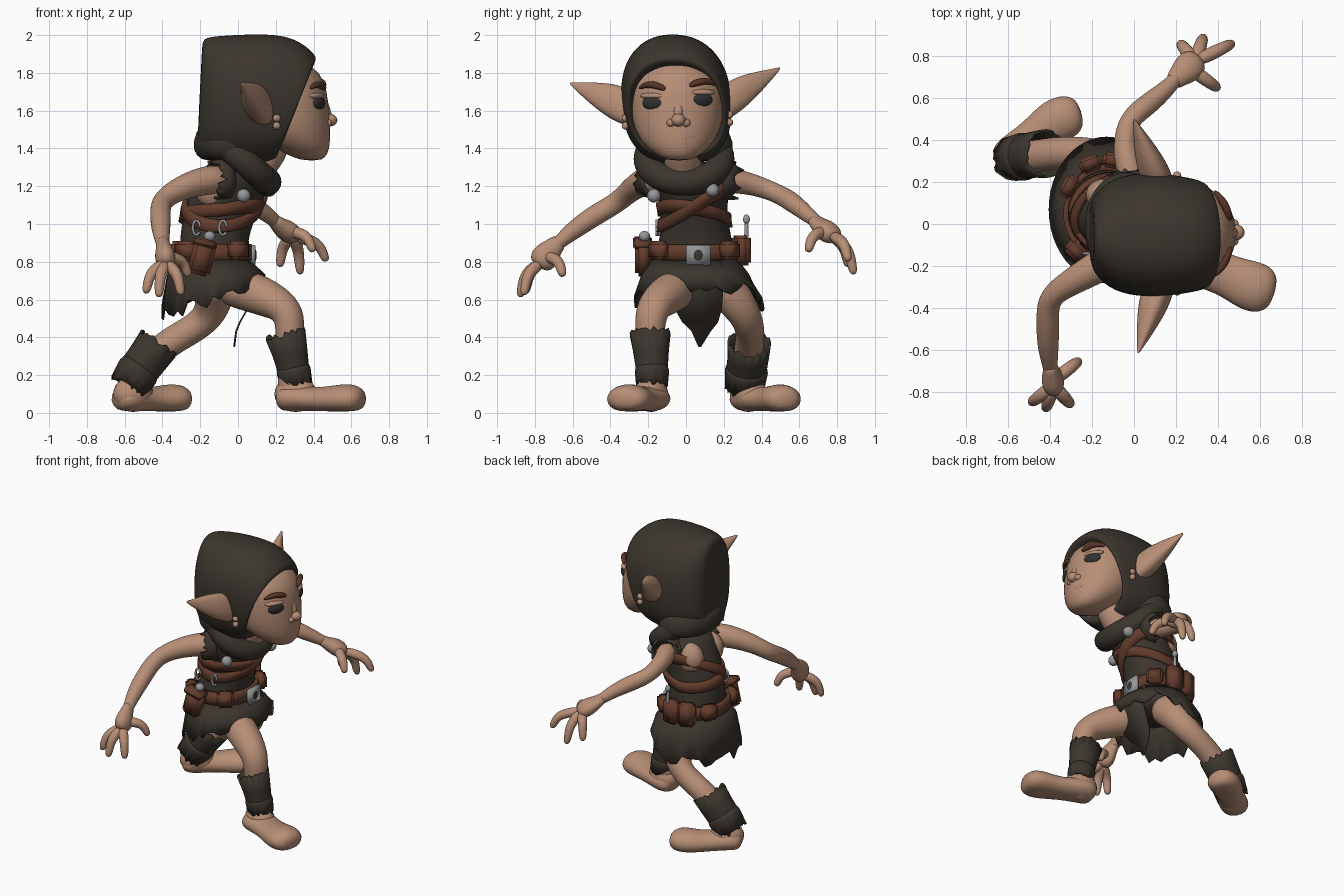
import bpy, bmesh, math, random
from math import sin, cos, pi, radians
from mathutils import Vector as V

random.seed(4)
if "Cube" in bpy.data.objects:
    bpy.data.objects.remove(bpy.data.objects["Cube"])


def material(name, *rgb):
    m = bpy.data.materials.new(name)
    m.use_nodes = True
    m.diffuse_color = (*rgb, 1)
    b = m.node_tree.nodes["Principled BSDF"]
    b.inputs["Base Color"].default_value = (*rgb, 1)
    b.inputs["Roughness"].default_value = 0.8
    return m


SKIN = material("skin", .47, .27, .18)
CLOTH = material("dark cloth", .045, .036, .027)
LEATHER = material("brown leather", .125, .045, .025)
METAL = material("grey metal", .30, .31, .32)
EYE = material("eye", .03, .03, .032)
BROW = material("brow hair", .10, .035, .02)
LIP = material("lip crease", .28, .14, .09)


def finish(name, bm, mat, sub=0, solid=0):
    bmesh.ops.recalc_face_normals(bm, faces=bm.faces)
    me = bpy.data.meshes.new(name)
    bm.to_mesh(me)
    bm.free()
    me.materials.append(mat)
    me.polygons.foreach_set("use_smooth", [True] * len(me.polygons))
    ob = bpy.data.objects.new(name, me)
    bpy.context.collection.objects.link(ob)
    if solid:
        s = ob.modifiers.new("thickness", 'SOLIDIFY')
        s.thickness, s.offset = solid, 0
    if sub:
        s = ob.modifiers.new("smooth", 'SUBSURF')
        s.levels = s.render_levels = sub
    return ob


def grid(name, rows, mat, sub=0, solid=0, caps=True, loop=False):
    """Skin closed rings of points into one surface."""
    bm = bmesh.new()
    rings = [[bm.verts.new(p) for p in r] for r in rows]
    n = len(rings[0])
    pairs = list(zip(rings, rings[1:])) + ([(rings[-1], rings[0])] if loop else [])
    for a, b in pairs:
        for i in range(n):
            j = (i + 1) % n
            bm.faces.new((a[i], a[j], b[j], b[i]))
    if caps and not loop:
        bm.faces.new(rings[0])
        bm.faces.new(rings[-1])
    return finish(name, bm, mat, sub, solid)


def tube_rows(pts, n=12, w=1, loop=False):
    """Rings square to a path of (x, y, z, radius); w widens them sideways."""
    c = [V(p[:3]) for p in pts]
    d = c[len(c) // 2 if loop else -1] - c[0]
    ref = V((0, 0, 1)) if loop else V([float(i == min(range(3), key=lambda k: abs(d[k]))) for i in range(3)])
    rows = []
    for i, p in enumerate(pts):
        a, b = (c[i - 1], c[(i + 1) % len(c)]) if loop else (c[max(i - 1, 0)], c[min(i + 1, len(c) - 1)])
        t = (b - a).normalized()
        u = ref.cross(t).normalized()
        v = t.cross(u)
        rows.append([c[i] + p[3] * (u * w * cos(k * 2 * pi / n) + v * sin(k * 2 * pi / n)) for k in range(n)])
    return rows


def tube(name, pts, mat, sub=2, n=12, w=1, loop=False, floor=0):
    rows = tube_rows(pts, n, w, loop)
    for r in rows:
        for p in r:
            p.z = max(p.z, floor)
    return grid(name, rows, mat, sub, loop=loop)


def ragged(name, pts, mat, jag=.03, n=32):
    """Open cloth tube whose last edge is torn."""
    rows = tube_rows(pts, n)
    axis = (V(pts[-1][:3]) - V(pts[-2][:3])).normalized()
    for p in rows[-1]:
        p += axis * random.uniform(-jag, jag)
    return grid(name, rows, mat, 0, .012, caps=False)


def ball(name, p, s, mat, turn=0):
    bm = bmesh.new()
    bmesh.ops.create_uvsphere(bm, u_segments=20, v_segments=12, radius=1)
    ob = finish(name, bm, mat)
    ob.location, ob.scale, ob.rotation_euler.z = p, s, turn
    return ob


def box(name, p, s, mat, turn=0, tilt=0):
    bm = bmesh.new()
    bmesh.ops.create_cube(bm, size=1)
    bmesh.ops.scale(bm, vec=s, verts=bm.verts)
    bmesh.ops.bevel(bm, geom=bm.edges[:], offset=min(s) * .2, segments=2, affect='EDGES')
    ob = finish(name, bm, mat)
    ob.location, ob.rotation_euler = p, (0, tilt, turn)
    return ob


def ellipses(rings, n=24):
    return [[V((x + a * cos(k * 2 * pi / n), y + b * sin(k * 2 * pi / n), z)) for k in range(n)]
            for z, x, y, a, b in rings]


# Torso in a sleeveless tunic
TORSO = [(.66, -.13, .05, .17, .2), (.78, -.13, .05, .18, .215), (.9, -.13, .05, .18, .2), (1, -.11, .05, .19, .175),
         (1.1, -.08, .04, .2, .18), (1.2, -.035, .03, .205, .2), (1.28, -.01, .02, .19, .22), (1.34, 0, .02, .14, .15)]
grid("tunic_torso", ellipses(TORSO), CLOTH, 1)


def on_torso(z, t, grow):
    for a, b in zip(TORSO, TORSO[1:]):
        if z <= b[0] or b is TORSO[-1]:
            f = (z - a[0]) / (b[0] - a[0])
            _, x, y, rx, ry = [p + (q - p) * f for p, q in zip(a, b)]
            return V((x + (rx + grow) * cos(t), y + (ry + grow) * sin(t), z))


def band(name, height, half, mat, grow=.008):
    ts = [k * 2 * pi / 48 for k in range(48)]
    rows = [[on_torso(height(t) + s * half, t, grow) for t in ts] for s in (-1, 0, 1)]
    grid(name, rows, mat, 0, .025, caps=False)


# Belt and chest straps
band("belt", lambda t: .85, .042, LEATHER, .014)
band("shoulder_strap", lambda t: 1.10 + .11 * sin(t) - .01 * cos(t), .034, LEATHER)
band("side_harness", lambda t: 1.045 + .04 * max(0, cos(t)) - .03 * sin(t), .034, LEATHER, .005)

# Torn skirt and front flap
N = 48
rows = ellipses([(.81, -.13, .05, .183, .22), (.73, -.115, .05, .255, .28), (.58, -.13, .07, .27, .34)], N)
for k, p in enumerate(rows[-1]):
    t = k * 2 * pi / N
    p.z += random.uniform(-.045, .045) - .05 * max(0, -cos(t)) + .1 * max(0, cos(t))
grid("skirt", rows, CLOTH, 0, .012, caps=False)
flap = [(.8, .055, -.06, .19), (.68, .1, -.07, .2), (.55, .05, -.06, .19), (.48, .01, -.02, .17),
        (.43, -.01, .03, .13), (.35, -.02, .065, .08)]
grid("front_flap", [[V((x + e, y, z)) for e, y in ((-.005, a), (-.005, b), (.005, b), (.005, a))]
                    for z, x, a, b in flap], CLOTH)

# Buckle, pouches, vial and fittings
box("buckle", (.08, .065, .835), (.025, .13, .11), METAL)
ball("buckle_boss", (.091, .065, .835), (.008, .025, .03), CLOTH)
box("large_pouch", (-.19, -.225, .82), (.12, .09, .18), LEATHER, 0, .25)
box("large_pouch_lid", (-.175, -.23, .9), (.13, .1, .04), LEATHER, 0, .25)
for i, a in enumerate((-135, -50, 45, 80, 112, 150)):
    t = radians(a)
    tall = .16 if i in (3, 4) else .1
    box(f"belt_pouch_{i}", (-.13 + .205 * cos(t), .05 + .255 * sin(t), .86), (.075, .11, tall), LEATHER, t)
ball("pouch_stopper", (-.15, -.22, .935), (.03, .03, .028), METAL)
tube("vial_rod", [(-.08, .32, .86, .014), (-.08, .32, .94, .013), (-.08, .32, 1.02, .012)], METAL, 1, 8)
ball("vial_knob", (-.08, .32, 1.025), (.018, .018, .025), METAL)
ball("right_clasp", (.03, -.17, 1.15), (.036, .036, .036), METAL)
ball("left_clasp", (.165, .14, 1.18), (.036, .036, .036), METAL)
for x, y in ((-.22, -.14), (-.08, -.155)):
    tube("strap_ring", [(x + .02 * cos(k * pi / 6), y, .98 + .04 * sin(k * pi / 6), .009) for k in range(12)],
         METAL, 1, 6)

# Arms, bare armpits, torn armholes and hands
ARMS = {
    "right": ([(-.06, -.14, 1.24, .085), (-.2, -.22, 1.23, .08), (-.34, -.3, 1.175, .062), (-.41, -.36, 1.115, .056),
               (-.41, -.46, 1.06, .058), (-.41, -.58, .98, .054), (-.4, -.67, .905, .037), (-.395, -.71, .87, .036)],
              [(-.4, -.66, .915, .034), (-.395, -.7, .88, .038), (-.385, -.745, .83, .062), (-.38, -.785, .77, .045)],
              [(-.49, -.85, .63), (-.42, -.88, .61), (-.3, -.86, .62), (-.26, -.65, .72)]),
    "left": ([(.02, .16, 1.24, .08), (-.05, .33, 1.22, .06), (-.04, .48, 1.165, .05), (.04, .55, 1.125, .056),
              (.13, .62, 1.07, .047), (.19, .68, 1.02, .036), (.22, .71, .995, .035)],
             [(.18, .67, 1.03, .034), (.21, .7, 1.0, .038), (.26, .745, .965, .062), (.31, .79, .92, .045)],
             [(.47, .86, .8), (.33, .89, .73), (.22, .86, .77), (.4, .645, .85)]),
}
for side, (arm, palm, tips) in ARMS.items():
    s = -1 if side == "right" else 1
    tube(f"{side}_arm", arm, SKIN)
    tube(f"{side}_palm", palm, SKIN, w=1.35)
    ball(f"{side}_armpit", (-.13, .03 + .11 * s, 1.19), (.1, .08, .11), SKIN)
    a, b = V(arm[0][:3]), V(arm[1][:3])
    ragged(f"{side}_armhole", [(*a, .1), (*a.lerp(b, .2), .1), (*a.lerp(b, .5), .1)], CLOTH)
    for i, tip in enumerate(tips):
        start, end = V(palm[2 if i == 3 else 3][:3]), V(tip)
        start = start.lerp(V(palm[2][:3]), .4)
        out = V((end.x - start.x, end.y - start.y, 0)) * .25
        knuckle = start.lerp(end, .5) + out + V((0, 0, .035))
        tube(f"{side}_finger_{i}", [(*start, .04), (*knuckle, .033), (*knuckle.lerp(end, .6), .029), (*end, .02)],
             SKIN, 2, 8)

# Legs, feet with rounded heels, and torn ankle wraps
tube("right_leg", [(-.1, 0, .68, .1), (.05, -.06, .65, .115), (.2, -.15, .59, .102), (.28, -.19, .52, .088),
                   (.27, -.19, .4, .078), (.29, -.18, .18, .075), (.28, -.175, .09, .085)], SKIN)
tube("left_leg", [(-.13, .13, .72, .11), (-.12, .22, .65, .115), (-.14, .31, .53, .092), (-.22, .34, .45, .08),
                  (-.38, .34, .37, .08), (-.53, .31, .22, .08), (-.57, .31, .12, .085)], SKIN)
tube("right_foot", [(.2, -.17, .06, .055), (.28, -.18, .085, .08), (.42, -.235, .067, .064), (.54, -.29, .072, .084),
                    (.62, -.315, .074, .082), (.67, -.33, .07, .045)], SKIN, w=1.5, floor=.008)
tube("left_foot", [(-.65, .28, .06, .055), (-.58, .32, .085, .08), (-.48, .41, .067, .064), (-.38, .49, .072, .084),
                   (-.3, .52, .074, .08), (-.25, .535, .07, .045)], SKIN, w=1.35, floor=.008)
ball("right_heel", (.305, -.185, .1), (.115, .088, .095), SKIN, -.35)
ball("left_heel", (-.555, .33, .1), (.115, .09, .095), SKIN, .65)
WRAPS = {"right": [(.31, -.18, .15, .07), (.295, -.18, .22, .077), (.275, -.185, .32, .088), (.25, -.19, .42, .102)],
         "left": [(-.58, .31, .14, .09), (-.53, .32, .22, .1), (-.47, .33, .3, .104), (-.42, .335, .37, .11)]}
for side, path in WRAPS.items():
    ragged(f"{side}_ankle_wrap", path, CLOTH, .015)
    low, a, b = [V(p[:3]) for p in path[:3]]
    r = path[1][3]
    ragged(f"{side}_wrap_fold", [(*a.lerp(b, .3), r), (*a, r + .008), (*low, r)], CLOTH, .02)

# Neck and head
tube("neck", [(.03, 0, 1.2, .11), (.12, -.02, 1.33, .1), (.22, -.03, 1.46, .1)], SKIN)
grid("head", ellipses([(1.335, .39, -.04, .05, .06), (1.365, .37, -.04, .108, .12), (1.44, .30, -.045, .192, .205),
                       (1.55, .25, -.045, .237, .245), (1.65, .24, -.045, .24, .248), (1.75, .22, -.045, .245, .245),
                       (1.84, .2, -.045, .205, .2), (1.9, .15, -.045, .1, .1)]), SKIN, 1)
ball("nose", (.484, -.04, 1.55), (.042, .038, .034), SKIN)
tube("nose_bridge", [(.435, -.045, 1.7, .025), (.455, -.042, 1.62, .028), (.478, -.04, 1.56, .03)], SKIN)
tube("mouth", [(.436, -.15, 1.475, .005), (.469, -.1, 1.455, .006), (.486, -.04, 1.45, .006),
               (.473, .03, 1.455, .006), (.443, .08, 1.48, .005)], LIP, 1, 6)

# Eyes, brows, nostrils, ears and earrings
for side, s, lift in (("right", -1, 0), ("left", 1, .018)):
    y = -.045 + .135 * s
    ball(f"{side}_nostril", (.472, -.04 + .04 * s, 1.535), (.026, .024, .022), SKIN)
    ball(f"{side}_eye", (.43, y, 1.64 + lift), (.02, .058, .035), EYE, .5 * s)
    ball(f"{side}_eyelid", (.418, y, 1.678 + lift), (.026, .07, .018), SKIN, .5 * s)
    tube(f"{side}_brow", [(.46, -.045 + .06 * s, 1.712 + lift, .014), (.445, -.045 + .11 * s, 1.735 + lift, .022),
                          (.413, -.045 + .17 * s, 1.742 + lift, .019), (.38, -.045 + .205 * s, 1.715 + lift, .008)],
         BROW, 2, 8)
    base = V((.145, -.05 + .2 * s, 1.6 + lift))
    tip = V((.02, -.615, 1.745)) if s < 0 else V((0, .5, 1.825))
    rows = []
    for f, half in ((0, .09), (.25, .108), (.5, .088), (.75, .05), (.93, .018), (1, .006)):
        c = base.lerp(tip, f) - V((0, 0, .05 * f * (1 - f)))
        rows.append([c + V((.2, 0, -1)) * half * cos(k * pi / 6)
                     + V((1, .3 * s, .3)) * half * (.68 * sin(k * pi / 6) + .2 * (cos(k * pi / 6) ** 2 - .5))
                     for k in range(12)])
    grid(f"{side}_ear", rows, SKIN, 2)
    for dz in (0, .04):
        ball(f"{side}_earring", (.205, -.045 + .275 * s, 1.52 + dz + lift), (.02, .02, .02), SKIN)

# Hood, lofted from its back to the slanted face opening
HOOD = [((-.19, 1.95), (-.215, 1.43), .1), ((-.185, 1.99), (-.215, 1.37), .18), ((-.08, 2.0), (-.12, 1.335), .275),
        ((.1, 2.01), (.02, 1.32), .3), ((.3, 2.0), (.12, 1.31), .285), ((.43, 1.885), (.21, 1.345), .262),
        ((.405, 1.855), (.21, 1.375), .248), ((.3, 1.8), (.17, 1.42), .2)]
rows = []
for top, low, width in HOOD:
    a, b = V((top[0], 0, top[1])), V((low[0], 0, low[1]))
    ring = []
    for k in range(24):
        e = .9 if cos(k * pi / 12) > 0 else .76
        c, s = [math.copysign(abs(f) ** e, f) for f in (cos(k * pi / 12), sin(k * pi / 12))]
        ring.append((a + b) / 2 + (a - b) / 2 * c + V((0, width * s - .052 - .018 * c, 0)))
    rows.append(ring)
grid("hood", rows, CLOTH, 2)
grid("hood_hem", ellipses([(1.56, -.04, -.03, .16, .24), (1.42, -.045, -.01, .205, .27), (1.355, -.03, -.005, .19, .25),
                           (1.33, -.02, 0, .15, .2)]), CLOTH, 1)

# Cowl hanging round the neck
tube("cowl", [(.02 + .14 * cos(k * pi / 10), -.01 + .2 * sin(k * pi / 10),
               1.345 - .125 * cos(k * pi / 10), .076) for k in range(20)], CLOTH, 1, loop=True)
